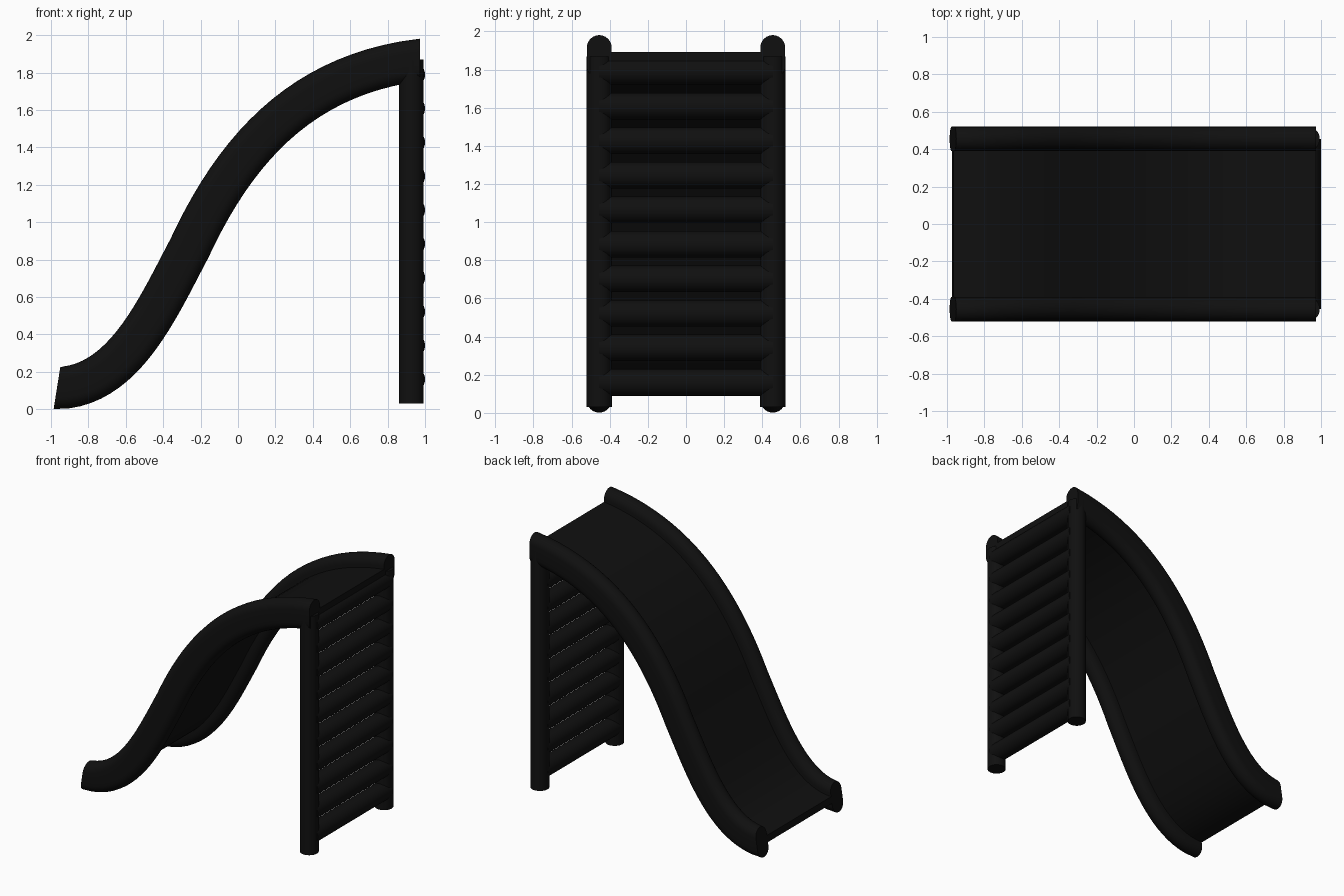
import bpy, bmesh, math
from mathutils import Vector
from mathutils.geometry import interpolate_bezier

if "Cube" in bpy.data.objects:
    bpy.data.objects.remove(bpy.data.objects["Cube"])

black = bpy.data.materials.new("black_plastic")
black.diffuse_color = (0.005, 0.005, 0.005, 1)
black.use_nodes = True
black.node_tree.nodes["Principled BSDF"].inputs["Base Color"].default_value = black.diffuse_color

# Slide centreline in the XZ plane: two bezier spans meeting at the steepest point
def span(*pts):
    return interpolate_bezier(*[Vector((x, 0, z)) for x, z in pts], 22)

path = span((-0.968, 0.113), (-0.61, 0.12), (-0.43, 0.54), (-0.26, 0.86))
path += span((-0.26, 0.86), (0.0, 1.42), (0.36, 1.79), (0.972, 1.868))[1:]

def normals():
    result = []
    for i in range(len(path)):
        t = path[min(i + 1, len(path) - 1)] - path[max(i - 1, 0)]
        result.append(Vector((-t.z, 0, t.x)).normalized())
    result[0] = Vector((0.157, 0, 0.988))   # raked lower end
    result[-1] = Vector((0, 0, 1))          # upright upper end
    return result

def finish(obj):
    obj.data.materials.append(black)
    bpy.ops.object.select_all(action='DESELECT')
    obj.select_set(True)
    bpy.context.view_layer.objects.active = obj
    bpy.ops.object.shade_smooth_by_angle(angle=math.radians(35))

# Sweep a closed (across, up) section along the slide path, with capped ends
def sweep(name, section, y=0):
    bm = bmesh.new()
    rings = [[bm.verts.new(p + n * v + Vector((0, y + u, 0))) for u, v in section]
             for p, n in zip(path, normals())]
    k = len(section)
    for a, b in zip(rings, rings[1:]):
        for i in range(k):
            bm.faces.new((a[i], a[(i + 1) % k], b[(i + 1) % k], b[i]))
    bm.faces.new(rings[0])
    bm.faces.new(rings[-1])
    bmesh.ops.recalc_face_normals(bm, faces=bm.faces)
    mesh = bpy.data.meshes.new(name)
    bm.to_mesh(mesh)
    bm.free()
    obj = bpy.data.objects.new(name, mesh)
    bpy.context.collection.objects.link(obj)
    finish(obj)

def cylinder(name, r, length, loc, rot=(0, 0, 0)):
    bpy.ops.mesh.primitive_cylinder_add(vertices=32, radius=r, depth=length,
                                        location=loc, rotation=rot)
    obj = bpy.context.object
    obj.name = name
    finish(obj)

# Rail section: upright stadium
R, HALF = 0.065, 0.113
stadium = []
for start, off in ((0, HALF - R), (math.pi, R - HALF)):
    for i in range(13):
        a = start + math.pi * i / 12
        stadium.append((R * math.cos(a), off + R * math.sin(a)))

# Rails and ladder posts on both sides
for side, y in (("front", -0.455), ("back", 0.455)):
    sweep(side + "_rail", stadium, y)
    cylinder(side + "_post", 0.066, 1.84, (0.927, y, 0.95))

# Sliding bed
sweep("slide_bed", [(-0.42, -0.025), (0.42, -0.025), (0.42, 0.025), (-0.42, 0.025)])

# Ladder rungs
for i in range(10):
    cylinder(f"rung_{i + 1}", 0.07, 0.91, (0.93, 0, 0.16 + i * 0.181), (math.pi / 2, 0, 0))
